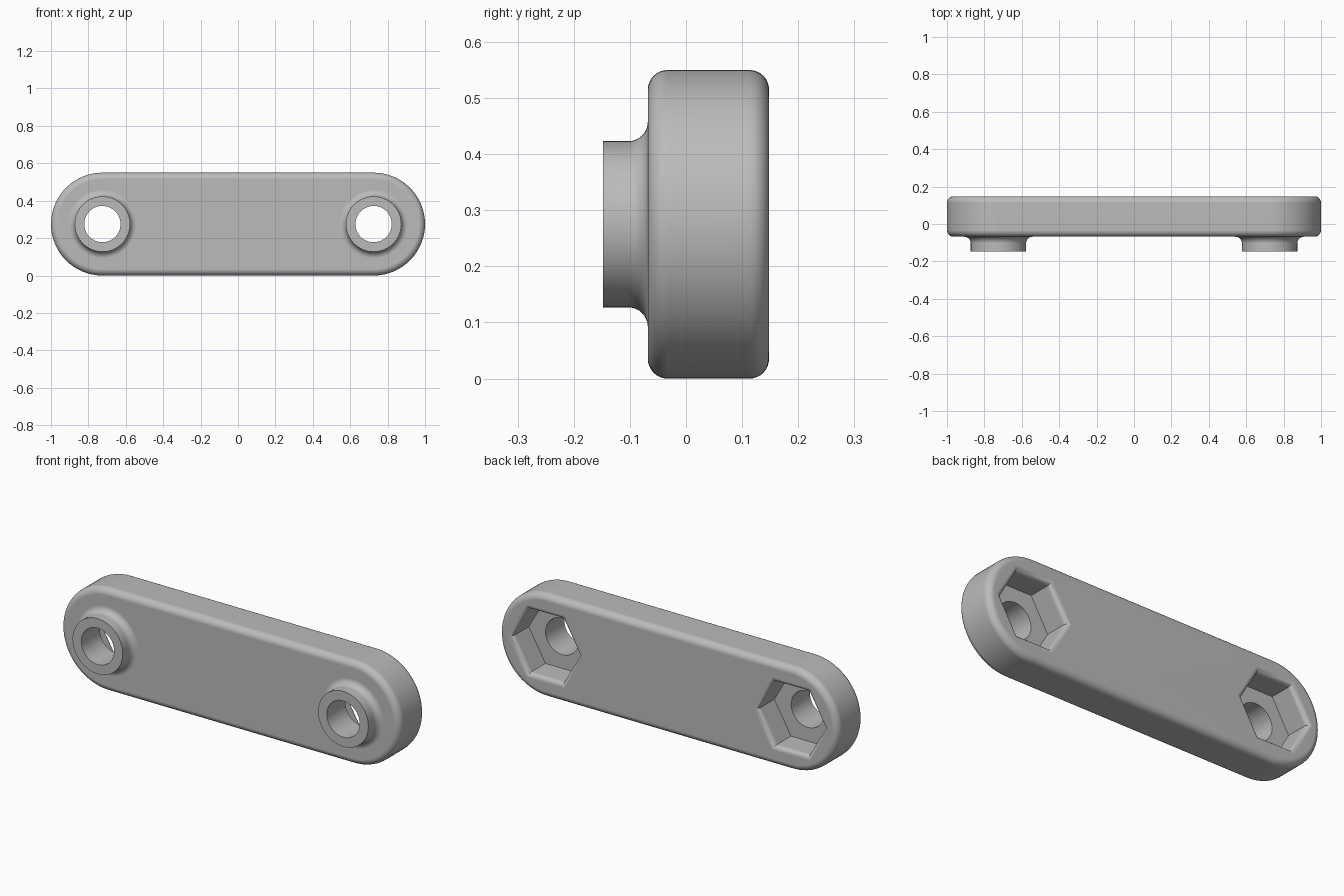
import bpy, bmesh
from math import pi, cos, sin

cube = bpy.data.objects.get("Cube")
if cube:
    bpy.data.objects.remove(cube, do_unlink=True)

RADIUS = 0.275          # end radius of the link, also its mid height
PIN_X = 1 - RADIUS      # hole position from the middle
BOSS_Y, FRONT, BACK = -0.148, -0.068, 0.148
FILLET = 0.035
HOLE = 0.097

grey = bpy.data.materials.new("plain grey")
grey.use_nodes = True
colour = (0.5, 0.5, 0.5, 1)
grey.diffuse_color = colour
grey.node_tree.nodes["Principled BSDF"].inputs["Base Color"].default_value = colour


def loft(name, rings):
    """Closed solid through rings of points, each ring at its own depth."""
    bm = bmesh.new()
    loops = [[bm.verts.new(p) for p in ring] for ring in rings]
    for a, b in zip(loops, loops[1:]):
        for i in range(len(a)):
            j = (i + 1) % len(a)
            bm.faces.new((a[i], a[j], b[j], b[i]))
    bm.faces.new(loops[0])
    bm.faces.new(loops[-1])
    bmesh.ops.recalc_face_normals(bm, faces=bm.faces)
    mesh = bpy.data.meshes.new(name)
    bm.to_mesh(mesh)
    bm.free()
    mesh.materials.append(grey)
    ob = bpy.data.objects.new(name, mesh)
    bpy.context.collection.objects.link(ob)
    return ob


def circle(x, r, y, n=64):
    return [(x + r * cos(2 * pi * i / n), y, RADIUS + r * sin(2 * pi * i / n))
            for i in range(n)]


def stadium(r, y, n=32):
    pts = []
    for side, start in ((1, -pi / 2), (-1, pi / 2)):
        for i in range(n + 1):
            a = start + pi * i / n
            pts.append((side * PIN_X + r * cos(a), y, RADIUS + r * sin(a)))
    return pts


def combine(target, tool, operation):
    mod = target.modifiers.new(tool.name, 'BOOLEAN')
    mod.operation, mod.solver, mod.object = operation, 'EXACT', tool
    bpy.context.view_layer.objects.active = target
    bpy.ops.object.modifier_apply(modifier=mod.name)
    bpy.data.objects.remove(tool, do_unlink=True)


STEPS = 8
quarter = [pi / 2 * i / STEPS for i in range(STEPS + 1)]

# Link body with rounded front and back rims
front_rim = [stadium(RADIUS - FILLET * (1 - sin(a)), FRONT + FILLET * (1 - cos(a))) for a in quarter]
back_rim = [stadium(RADIUS - FILLET * (1 - cos(a)), BACK - FILLET * (1 - sin(a))) for a in quarter]
link = loft("link_plate", front_rim + back_rim)

BOSS_R, POCKET_R, LIP, FLOOR = 0.148, 0.17 / cos(pi / 6), 0.025, 0.01
for side, x in (("left", PIN_X), ("right", -PIN_X)):
    # Boss flaring into the front face
    flare = [circle(x, BOSS_R + FILLET * (1 - cos(a)), FRONT - FILLET * (1 - sin(a)))
             for a in quarter]
    boss = loft(side + "_boss", [circle(x, BOSS_R, BOSS_Y)] + flare
                + [circle(x, BOSS_R + FILLET, FRONT + 0.02)])
    combine(link, boss, 'UNION')

    # Hexagonal nut pocket with a rounded mouth
    lip = LIP / cos(pi / 6)
    mouth = [circle(x, POCKET_R + lip * (1 - cos(a)), BACK - LIP * (1 - sin(a)), 6)
             for a in quarter]
    pocket = loft(side + "_pocket", [circle(x, POCKET_R, FLOOR, 6)] + mouth
                  + [circle(x, POCKET_R + lip, BACK + 0.05, 6)])
    combine(link, pocket, 'DIFFERENCE')

    # Through hole
    hole = loft(side + "_hole", [circle(x, HOLE, -0.3), circle(x, HOLE, 0.3)])
    combine(link, hole, 'DIFFERENCE')

# Smooth shading that keeps flat faces flat
bpy.ops.object.select_all(action='DESELECT')
link.select_set(True)
bpy.context.view_layer.objects.active = link
bpy.ops.object.shade_smooth_by_angle(angle=pi / 6)
weighted = link.modifiers.new("flat_face_normals", 'WEIGHTED_NORMAL')
weighted.keep_sharp = True
